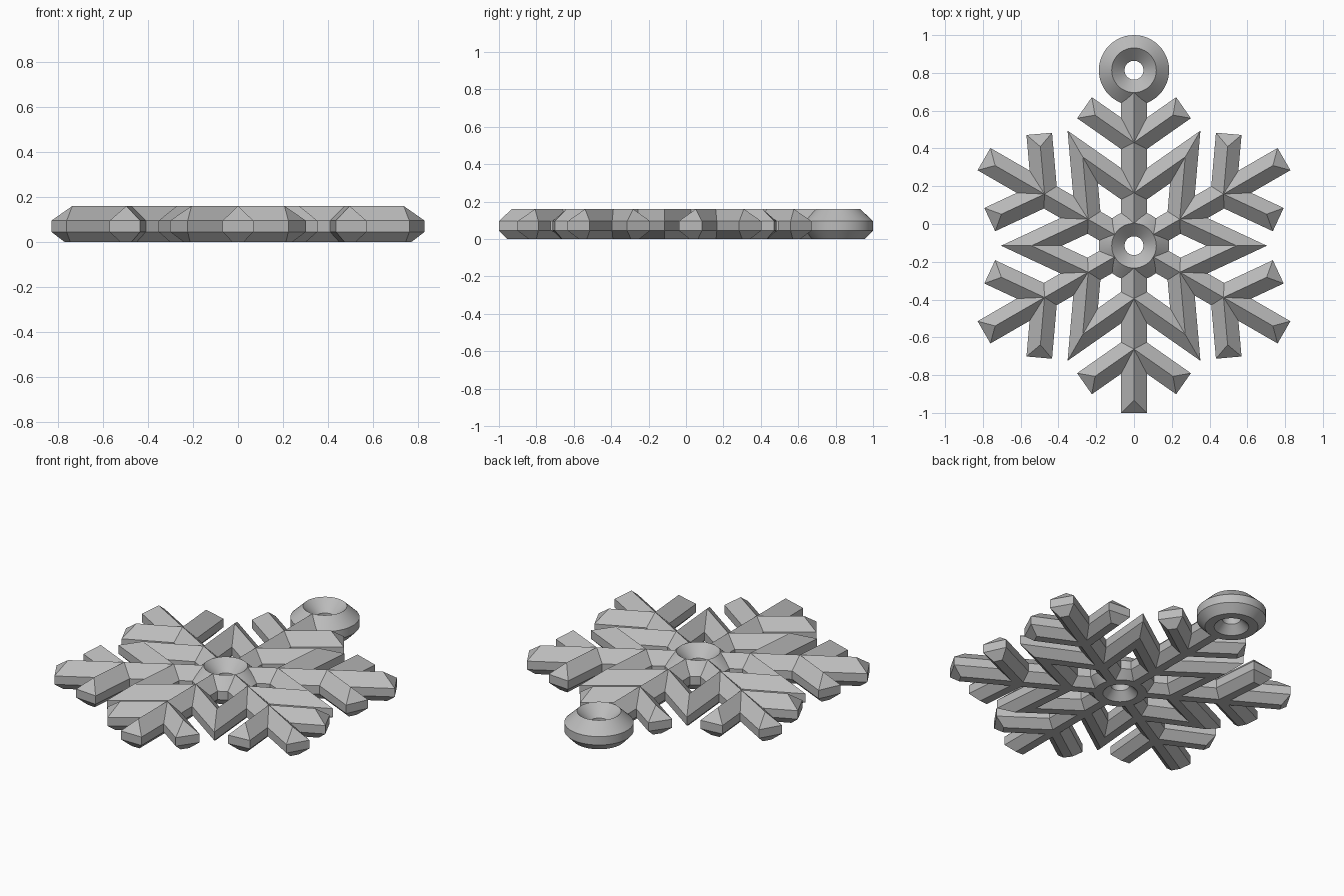
import bpy, bmesh
from math import radians, sin, cos, tan
from mathutils import Vector, Matrix

if "Cube" in bpy.data.objects:
    bpy.data.objects.remove(bpy.data.objects["Cube"])

CY = -0.115          # y of the flake's centre
W = 0.068            # half width of every bar
# bar cross-section (side offset, height): ridge, right side down, left side up
SECTION = [(0, 0.16), (W, 0.095), (W, 0.045), (0.025, 0),
           (-0.025, 0), (-W, 0.045), (-W, 0.095)]

metal = bpy.data.materials.new("grey metal")
metal.diffuse_color = (0.5, 0.5, 0.5, 1)
metal.use_nodes = True
metal.node_tree.nodes["Principled BSDF"].inputs["Base Color"].default_value = metal.diffuse_color


def square(u, z):
    return 0.0


def hip(u, z):
    """Sloped end: pulled back where the section is narrower."""
    return W - (0 if z > 0.15 else 0.025 if z == 0 else W)


def finish(bm, name):
    bmesh.ops.recalc_face_normals(bm, faces=bm.faces)
    mesh = bpy.data.meshes.new(name)
    bm.to_mesh(mesh)
    bm.free()
    mesh.materials.append(metal)
    obj = bpy.data.objects.new(name, mesh)
    bpy.context.collection.objects.link(obj)
    return obj


def bar(bm, origin, angle, length, start=square, end=hip):
    """Ridged bar from origin along angle (degrees)."""
    d = Vector((cos(radians(angle)), sin(radians(angle)), 0))
    n = Vector((-d.y, d.x, 0))
    rings = []
    for s0, sign, shape in ((0, 1, start), (length, -1, end)):
        rings.append([bm.verts.new(origin + d * (s0 + sign * shape(u, z)) + n * u
                                   + Vector((0, 0, z))) for u, z in SECTION])
    a, b = rings
    for i in range(7):
        j = (i + 1) % 7
        bm.faces.new((a[i], a[j], b[j], b[i]))
    for r in rings:
        for ids in ((0, 1, 6), (6, 1, 2, 5), (5, 2, 3, 4)):
            bm.faces.new([r[i] for i in ids])


def polar(radius, angle):
    return Vector((radius * cos(radians(angle)), CY + radius * sin(radians(angle)), 0))


# Six main arms, the two upright ones slightly shorter
bm = bmesh.new()
for k in range(6):
    ang = 30 + 60 * k
    reach = 0.885 if ang == 270 else 0.875 if ang == 90 else 0.917
    bar(bm, polar(0.055, ang), ang, reach - 0.055, hip, hip)
finish(bm, "main_arms")

# Pair of short twigs on each arm
bm = bmesh.new()
for k in range(6):
    ang = 30 + 60 * k
    for side in (-1, 1):
        bar(bm, polar(0.547, ang), ang + 55 * side, 0.32)
finish(bm, "outer_twigs")

# Inner star: long twigs from neighbouring arms, mitred together at each point
bm = bmesh.new()
R = 0.28
length = R * sin(radians(30)) / sin(radians(25))
for k in range(6):
    ang = 30 + 60 * k
    for side in (-1, 1):
        bar(bm, polar(R, ang), ang + 55 * side, length, square,
            lambda u, z, s=side: s * u / tan(radians(25)))
finish(bm, "inner_star")


def ring(name, y):
    """Round ring with the same cross-section as the bars."""
    bm = bmesh.new()
    n = 48
    loops = [[bm.verts.new(Matrix.Rotation(radians(360 * i / n), 3, 'Z')
                           @ Vector((0.118 + u, 0, z)) + Vector((0, y, 0)))
              for u, z in SECTION] for i in range(n)]
    for i in range(n):
        a, b = loops[i], loops[(i + 1) % n]
        for j in range(7):
            k = (j + 1) % 7
            bm.faces.new((a[j], a[k], b[k], b[j]))
    obj = finish(bm, name)
    bpy.ops.object.select_all(action='DESELECT')
    obj.select_set(True)
    bpy.context.view_layer.objects.active = obj
    bpy.ops.object.shade_smooth_by_angle(angle=radians(30))


ring("hub_ring", CY)
ring("hanging_ring", 0.814)
